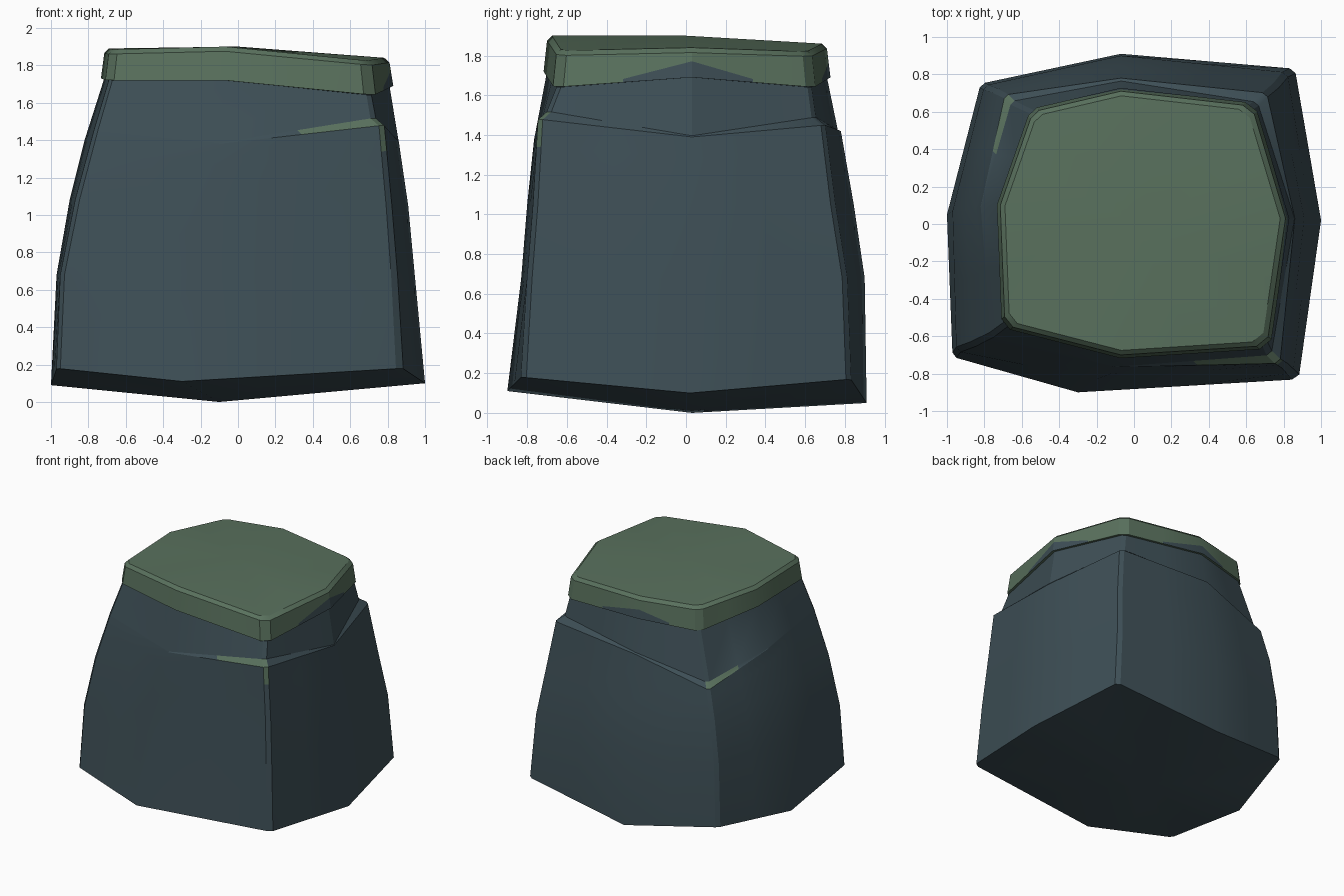
import bpy, bmesh, math
from mathutils import Vector

if "Cube" in bpy.data.objects:
    bpy.data.objects.remove(bpy.data.objects["Cube"])


def material(name, rgb):
    m = bpy.data.materials.new(name)
    m.diffuse_color = (*rgb, 1)
    m.use_nodes = True
    m.node_tree.nodes["Principled BSDF"].inputs["Base Color"].default_value = m.diffuse_color
    return m


STONE = material("slate stone", (0.047, 0.077, 0.092))
MOSS = material("moss green", (0.100, 0.165, 0.110))


def ring(xy, z):
    """Eight control points: front-left, front, front-right, right, ..."""
    return [Vector((xy[2 * i], xy[2 * i + 1], z[i])) for i in range(8)]


def around(c, chamfer):
    """Refine 8 control points into 20, cutting the four corners."""
    out = []
    for k in range(0, 8, 2):
        prev, cor, mid, nxt = c[k - 1], c[k], c[k + 1], c[(k + 2) % 8]
        out += [cor.lerp(prev, chamfer), cor.lerp(mid, chamfer),
                cor.lerp(mid, .5), mid, mid.lerp(nxt, .5)]
    return out


def loft(name, rings, bottom, top, rule):
    bm = bmesh.new()
    vs = [[bm.verts.new(p) for p in r] for r in rings]
    n = len(vs[0])
    for j in range(len(vs) - 1):
        for i in range(n):
            a, b = vs[j], vs[j + 1]
            f = bm.faces.new((a[i], a[(i + 1) % n], b[(i + 1) % n], b[i]))
            f.material_index = rule(j, i)
    for r, p, j in ((vs[0], bottom, -1), (vs[-1], top, len(vs))):
        c = bm.verts.new(p)
        for i in range(n):
            f = bm.faces.new((r[i], r[(i + 1) % n], c))
            f.material_index = rule(j, i)
    bmesh.ops.recalc_face_normals(bm, faces=bm.faces)
    me = bpy.data.meshes.new(name)
    bm.to_mesh(me)
    bm.free()
    me.materials.append(STONE)
    me.materials.append(MOSS)
    ob = bpy.data.objects.new(name, me)
    bpy.context.collection.objects.link(ob)
    bpy.ops.object.select_all(action='DESELECT')
    ob.select_set(True)
    bpy.context.view_layer.objects.active = ob
    bpy.ops.object.shade_smooth_by_angle(angle=math.radians(25))


# boulder cross-sections, bottom to top
base = ring((-.97, -.71, -.3, -.9, .88, -.83, 1, .02, .86, .83, -.07, .91, -.82, .75, -1, .05),
            (.18, .11, .18, .10, .17, .05, .17, .09))
low = ring((-.95, -.68, -.2, -.83, .85, -.8, .945, .03, .82, .81, -.07, .9, -.8, .74, -.97, .07),
           [.68] * 8)
middle = ring((-.87, -.65, -.12, -.8, .82, -.77, .91, .03, .77, .75, -.07, .845, -.75, .72, -.9, .08),
              (1.08, 1.05, 1.05, 1.05, 1.05, 1.05, 1.02, 1.08))
ledge = ring((-.77, -.6, -.1, -.765, .78, -.745, .86, .03, .71, .70, -.07, .78, -.69, .69, -.82, .09),
             (1.45, 1.38, 1.48, 1.39, 1.45, 1.42, 1.25, 1.40))
rim = ring((-.69, -.54, -.07, -.7, .71, -.65, .81, .03, .63, .63, -.07, .71, -.54, .6, -.715, .1),
           (1.72, 1.72, 1.64, 1.69, 1.64, 1.69, 1.67, 1.73))

# ledges cut into three corners: step inwards just above the ledge
step_in = {2: .94, 4: .93, 5: .98, 6: .95}
shelf = [Vector((p.x * step_in.get(i, .998), p.y * step_in.get(i, .998),
                 p.z + (.04 if i in (2, 4, 6) else .006)))
         for i, p in enumerate(ledge)]
below = [a.lerp(b, .68) for a, b in zip(middle, ledge)]


def rock_rule(j, i):
    if j == 4 and i in (4, 5, 15, 16):   # mossy ledges
        return 1
    if j == 3 and i == 5:                # moss running down the corner
        return 1
    return 0


loft("boulder", [around(r, .03) for r in (base, low, middle, below, ledge, shelf, rim)],
     (-.1, .03, 0), (0, 0, 1.7), rock_rule)


# moss cap overhanging the top
def flat_scale(pts, s, dz=0.0):
    return [Vector((p.x * s, p.y * s, p.z + dz)) for p in pts]


top = [Vector((p.x, p.y, z)) for p, z in
       zip(rim, (1.885, 1.90, 1.825, 1.84, 1.82, 1.86, 1.86, 1.89))]
lower = around(flat_scale(rim, 1.025), .07)
shoulder = around(flat_scale(top, 1.0, -.025), .07)
crown = around(flat_scale(top, .965), .07)
bump = {7: .12, 8: .65, 9: .12, 12: .12, 13: .5, 14: .12}   # bare stone on right and back
edge = [a.lerp(b, bump.get(i, .05)) for i, (a, b) in enumerate(zip(lower, shoulder))]

loft("moss_cap", [lower, edge, shoulder, crown], (0, 0, 1.69), (0, 0, 1.9),
     lambda j, i: 0 if j == 0 and i in (7, 8, 12, 13) else 1)
